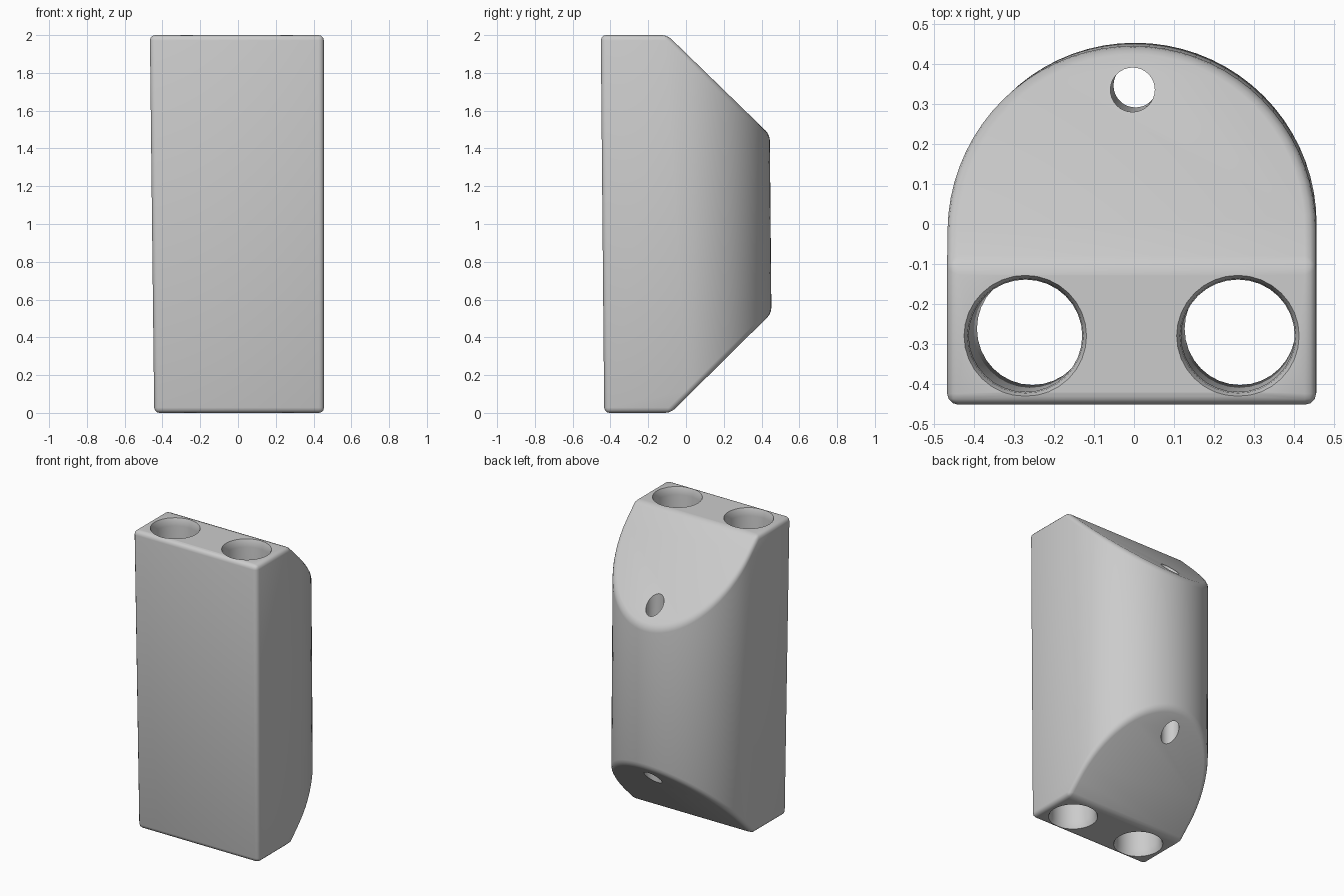
import bpy
import bmesh
import math
from mathutils import Matrix, Vector

cube = bpy.data.objects.get("Cube")
if cube:
    bpy.data.objects.remove(cube, do_unlink=True)

HALF_W, FRONT, BACK, HEIGHT = 0.455, -0.442, 0.448, 2.0
ARC_Y = BACK - HALF_W        # centre of the rounded back
SHOULDER_Y = -0.09           # where the sloped ends begin


def add_object(name, bm):
    bmesh.ops.recalc_face_normals(bm, faces=bm.faces)
    mesh = bpy.data.meshes.new(name)
    bm.to_mesh(mesh)
    bm.free()
    obj = bpy.data.objects.new(name, mesh)
    bpy.context.collection.objects.link(obj)
    return obj


def make_block():
    # Flat front and half-round back, extruded upwards
    bm = bmesh.new()
    outline = [(-HALF_W, FRONT), (HALF_W, FRONT)]
    steps = 36
    for i in range(steps + 1):
        a = math.pi * i / steps
        outline.append((HALF_W * math.cos(a), ARC_Y + HALF_W * math.sin(a)))
    base = bm.faces.new([bm.verts.new((x, y, 0)) for x, y in outline])
    grown = bmesh.ops.extrude_face_region(bm, geom=[base])["geom"]
    bmesh.ops.translate(bm, vec=(0, 0, HEIGHT),
                        verts=[v for v in grown if isinstance(v, bmesh.types.BMVert)])

    # Slope both ends towards the back
    for z, up in ((HEIGHT, 1), (0, -1)):
        bmesh.ops.bisect_plane(bm, geom=bm.verts[:] + bm.edges[:] + bm.faces[:],
                               plane_co=(0, SHOULDER_Y, z), plane_no=(0, 0.98, up),
                               clear_outer=True)
        bmesh.ops.edgeloop_fill(bm, edges=[e for e in bm.edges if e.is_boundary])
    return add_object("block", bm)


def make_cutter(name, x, y, profile):
    # Lathe a radius/height profile into a closed solid
    bm = bmesh.new()
    verts = [bm.verts.new((r, 0, z)) for r, z in profile]
    edges = [bm.edges.new(pair) for pair in zip(verts, verts[1:])]
    bmesh.ops.spin(bm, geom=verts + edges, cent=(0, 0, 0), axis=(0, 0, 1),
                   angle=math.tau, steps=32)
    bmesh.ops.remove_doubles(bm, verts=bm.verts, dist=0.0005)
    bmesh.ops.transform(bm, matrix=Matrix.Translation(Vector((x, y, 0))), verts=bm.verts)
    cutter = add_object(name, bm)
    cutter.hide_render = True
    return cutter


block = make_block()
bpy.context.view_layer.objects.active = block
block.select_set(True)

# Softened outer edges
bevel = block.modifiers.new("soft_edges", "BEVEL")
bevel.width = 0.028
bevel.segments = 3
bevel.limit_method = "ANGLE"
bevel.angle_limit = math.radians(30)
bevel.use_clamp_overlap = False
bpy.ops.object.modifier_apply(modifier=bevel.name)

# Two wide holes with flared mouths, and one narrow hole at the back
flare = [(0.165, -0.04), (0.151, 0.0), (0.143, 0.02), (0.14, 0.05)]
wide = [(0, -0.04)] + flare + [(r, HEIGHT - z) for r, z in reversed(flare)] + [(0, HEIGHT + 0.04)]
narrow = [(0, -0.1), (0.055, -0.1), (0.055, HEIGHT + 0.1), (0, HEIGHT + 0.1)]
holes = (("right_hole", -0.262, -0.27, wide),
         ("left_hole", 0.262, -0.27, wide),
         ("back_hole", 0, 0.34, narrow))
for name, x, y, profile in holes:
    cutter = make_cutter(name, x, y, profile)
    cut = block.modifiers.new(name, "BOOLEAN")
    cut.operation = "DIFFERENCE"
    cut.solver = "EXACT"
    cut.object = cutter
    bpy.ops.object.modifier_apply(modifier=cut.name)
    bpy.data.objects.remove(cutter, do_unlink=True)

# Slight lean and taper
for v in block.data.vertices:
    rise = v.co.z - HEIGHT / 2
    v.co.x = v.co.x * (1 + 0.012 * rise) - 0.006 * rise
    v.co.y -= 0.009 * rise

# Plain grey finish
grey = bpy.data.materials.new("light_grey")
grey.use_nodes = True
colour = (0.6, 0.6, 0.6, 1)
grey.diffuse_color = colour
grey.node_tree.nodes["Principled BSDF"].inputs["Base Color"].default_value = colour
block.data.materials.clear()
block.data.materials.append(grey)
for face in block.data.polygons:
    face.material_index = 0

bpy.ops.object.shade_smooth_by_angle(angle=math.radians(35))
